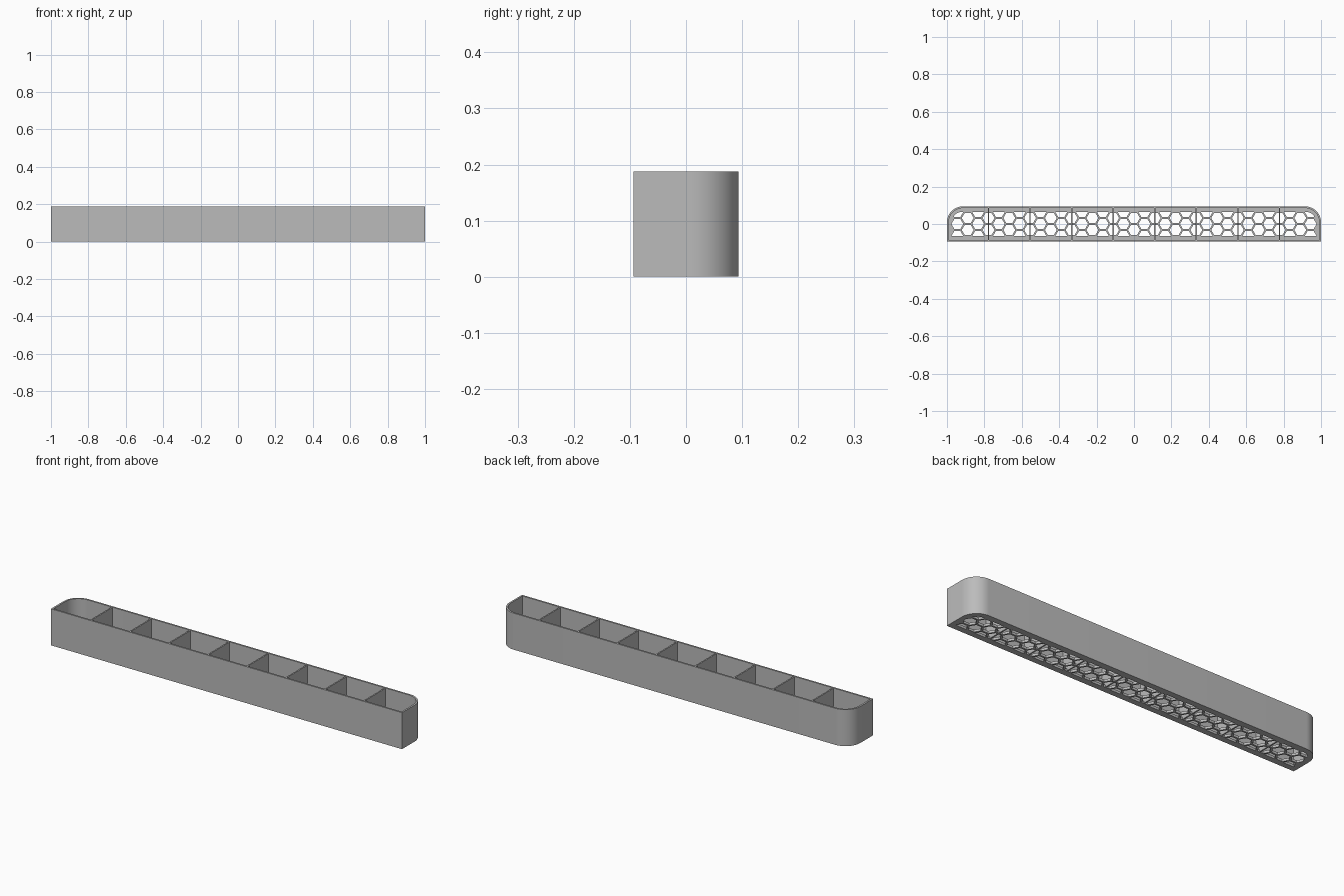
import bpy, bmesh, math
from mathutils import Vector

if "Cube" in bpy.data.objects:
    bpy.data.objects.remove(bpy.data.objects["Cube"])

HX, HY, HEIGHT = 1.0, 0.094, 0.188    # half length, half depth, height
RADIUS, WALL, FLOOR = 0.085, 0.009, 0.012
CELL = 2 * HX / 9                     # compartment pitch

grey = bpy.data.materials.new("plain grey")
grey.diffuse_color = (0.5, 0.5, 0.5, 1)
grey.use_nodes = True
grey.node_tree.nodes["Principled BSDF"].inputs["Base Color"].default_value = grey.diffuse_color


def outline(hx, hy, r, n=14):
    """Counter-clockwise tray outline: square front corners, round back ones."""
    pts = [Vector((-hx, -hy)), Vector((hx, -hy))]
    for cx, start in ((hx - r, 0), (r - hx, math.pi / 2)):
        for i in range(n + 1):
            a = start + i / n * math.pi / 2
            pts.append(Vector((cx + r * math.cos(a), hy - r + r * math.sin(a))))
    return pts


def clip(poly, frame):
    """Keep the part of a polygon inside a convex frame."""
    for i, a in enumerate(frame):
        d = frame[(i + 1) % len(frame)] - a
        side = [d.cross(p - a) for p in poly]
        out = []
        for j, p in enumerate(poly):
            k = (j + 1) % len(poly)
            if side[j] >= 0:
                out.append(p)
            if (side[j] >= 0) != (side[k] >= 0):
                out.append(p.lerp(poly[k], side[j] / (side[j] - side[k])))
        poly = out
    return poly


def plate(name, loops, z0, z1):
    """Solid slab from an outer loop and hole loops."""
    cu = bpy.data.curves.new(name, 'CURVE')
    cu.dimensions, cu.fill_mode = '2D', 'BOTH'
    cu.extrude = (z1 - z0) / 2
    for loop in loops:
        sp = cu.splines.new('POLY')
        sp.points.add(len(loop) - 1)
        for pt, p in zip(sp.points, loop):
            pt.co = (p.x, p.y, 0, 1)
        sp.use_cyclic_u = True
    tmp = bpy.data.objects.new(name + " helper", cu)
    bpy.context.collection.objects.link(tmp)
    dg = bpy.context.evaluated_depsgraph_get()
    me = bpy.data.meshes.new_from_object(tmp.evaluated_get(dg))
    bpy.data.objects.remove(tmp)
    bm = bmesh.new()
    bm.from_mesh(me)
    bmesh.ops.remove_doubles(bm, verts=bm.verts, dist=1e-5)
    bmesh.ops.translate(bm, verts=bm.verts, vec=(0, 0, (z0 + z1) / 2))
    bmesh.ops.recalc_face_normals(bm, faces=bm.faces)
    bm.to_mesh(me)
    bm.free()
    me.materials.clear()
    me.materials.append(grey)
    ob = bpy.data.objects.new(name, me)
    bpy.context.collection.objects.link(ob)
    bpy.ops.object.select_all(action='DESELECT')
    ob.select_set(True)
    bpy.context.view_layer.objects.active = ob
    bpy.ops.object.shade_smooth_by_angle(angle=math.radians(30))
    return ob


# Outer wall
inner = outline(HX - WALL, HY - WALL, RADIUS - WALL)
plate("outer_wall", [outline(HX, HY, RADIUS), inner], 0, HEIGHT)

# Honeycomb floor with a solid border
border = outline(0.976, 0.064, 0.055)
pitch, hex_r = CELL / math.sqrt(3) / 2 * 2 * 0.5, 0.0318
holes = []
for col in range(-17, 18):
    ys = (-0.5, 0.5) if col % 2 == 0 else (-1, 0, 1)
    for row in ys:
        c = Vector((col * CELL / 4, row * pitch))
        hexagon = [c + hex_r * Vector((math.cos(i * math.pi / 3), math.sin(i * math.pi / 3)))
                   for i in range(6)]
        hole = clip(hexagon, border)
        if len(hole) > 2:
            holes.append(hole)
plate("honeycomb_floor", [inner] + holes, 0, FLOOR)

# Dividers between the nine compartments
for i in range(8):
    x, t, y = (i - 3.5) * CELL, 0.0035, HY - WALL
    strip = [Vector(p) for p in ((x - t, -y), (x + t, -y), (x + t, y), (x - t, y))]
    plate(f"divider_{i + 1}", [strip], 0.002, HEIGHT - 0.001)
